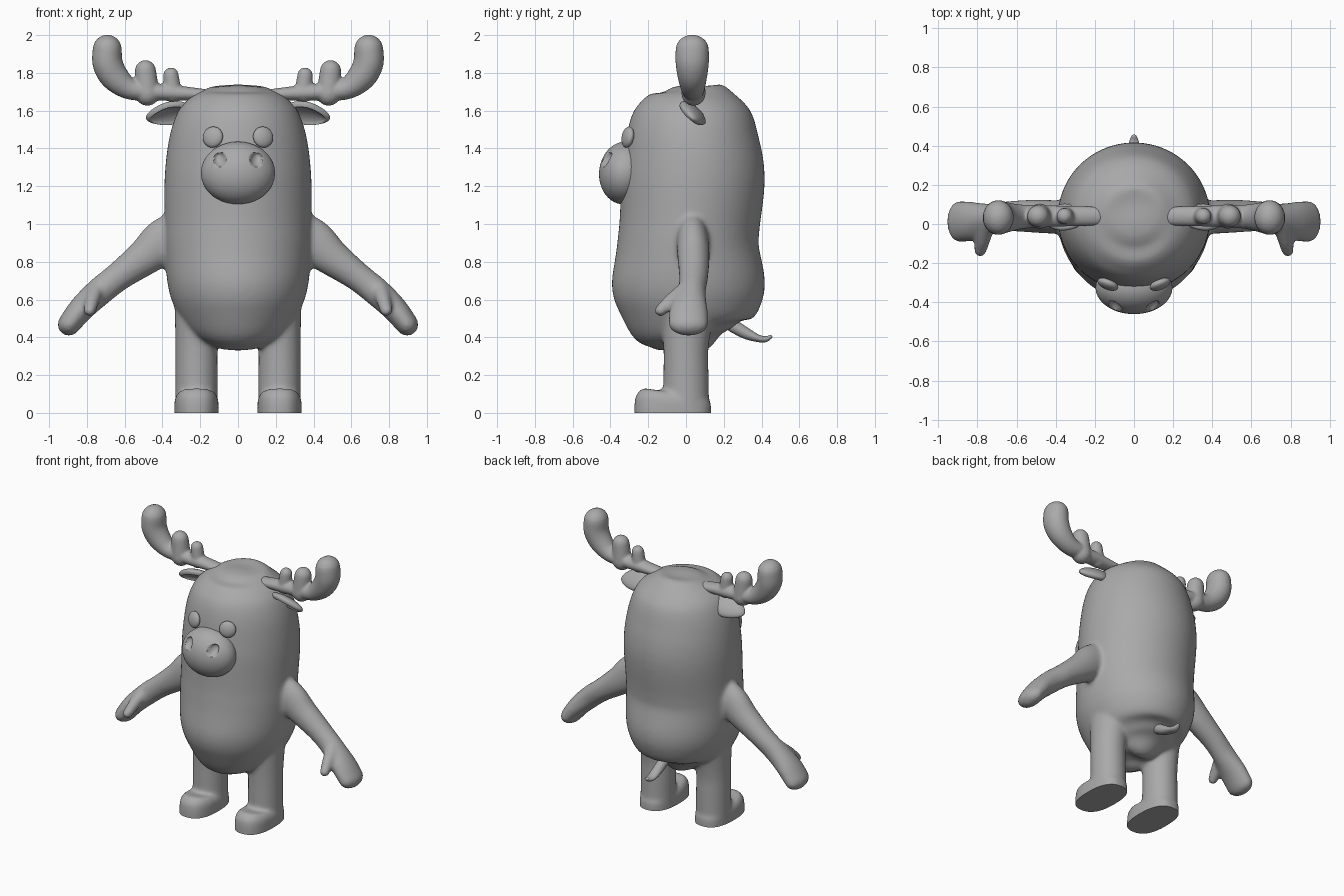
import bpy, bmesh, math
from mathutils import Vector, Matrix

if "Cube" in bpy.data.objects:
    bpy.data.objects.remove(bpy.data.objects["Cube"])

grey = bpy.data.materials.new("plain grey")
grey.diffuse_color = (0.4, 0.4, 0.4, 1)
grey.use_nodes = True
grey.node_tree.nodes["Principled BSDF"].inputs["Base Color"].default_value = grey.diffuse_color


def finish(bm, name, angle=50):
    """Turn a bmesh into a smooth shaded object."""
    bmesh.ops.recalc_face_normals(bm, faces=bm.faces)
    me = bpy.data.meshes.new(name)
    bm.to_mesh(me)
    bm.free()
    me.materials.append(grey)
    ob = bpy.data.objects.new(name, me)
    bpy.context.collection.objects.link(ob)
    bpy.ops.object.select_all(action='DESELECT')
    ob.select_set(True)
    bpy.context.view_layer.objects.active = ob
    bpy.ops.object.shade_smooth_by_angle(angle=math.radians(angle))
    return ob


def spline(pts, sub):
    """Catmull-Rom resampling of equal-length tuples."""
    P = [Vector(p) for p in pts]
    out = []
    for i in range(len(P) - 1):
        a, b, c, d = P[max(i - 1, 0)], P[i], P[i + 1], P[min(i + 2, len(P) - 1)]
        for k in range(sub):
            t = k / sub
            out.append(0.5 * (2 * b + (c - a) * t + (2 * a - 5 * b + 4 * c - d) * t * t
                              + (3 * b - a - 3 * c + d) * t ** 3))
    return out + [P[-1]]


def tube(bm, pts, side, sub=5, seg=32, power=2, cap=True):
    """Loft along (x, y, z, ru, rv); rv is measured along the side vector."""
    P = spline(pts, sub)
    rings = []
    for i, p in enumerate(P):
        t = (P[min(i + 1, len(P) - 1)].xyz - P[max(i - 1, 0)].xyz).normalized()
        v = (Vector(side) - t * t.dot(Vector(side))).normalized()
        rings.append((p.xyz, t, t.cross(v), v, max(p[3], 0.002), max(p[4], 0.002)))
    if cap:  # rounded ends
        def ends(r, sign):
            c, t, u, v, ru, rv = r
            return [(c + t * sign * min(ru, rv) * math.sin(a), t, u, v,
                     ru * math.cos(a), rv * math.cos(a))
                    for a in (math.radians(d) for d in (20, 40, 57, 72, 84))]
        rings = ends(rings[0], -1)[::-1] + rings + ends(rings[-1], 1)
    loops = []
    for c, t, u, v, ru, rv in rings:
        loop = []
        for k in range(seg):
            a = 2 * math.pi * k / seg
            ca, sa = (math.copysign(abs(f) ** (2 / power), f) for f in (math.cos(a), math.sin(a)))
            loop.append(bm.verts.new(c + u * ru * ca + v * rv * sa))
        loops.append(loop)
    for A, B in zip(loops, loops[1:]):
        for k in range(seg):
            bm.faces.new((A[k], A[(k + 1) % seg], B[(k + 1) % seg], B[k]))
    bm.faces.new(loops[0])
    bm.faces.new(loops[-1])


def fuse(bm, name, voxel, smooth, cut_floor=False):
    """Merge overlapping lofts into one soft skin."""
    ob = finish(bm, name)
    m = ob.modifiers.new("merge", 'REMESH')
    m.mode, m.voxel_size = 'VOXEL', voxel
    s = ob.modifiers.new("soften", 'SMOOTH')
    s.factor, s.iterations = 0.5, smooth
    for mod in ("merge", "soften"):
        bpy.ops.object.modifier_apply(modifier=mod)
    bm = bmesh.new()
    bm.from_mesh(ob.data)
    bpy.data.objects.remove(ob)
    if cut_floor:  # flat soles
        bmesh.ops.bisect_plane(bm, geom=bm.verts[:] + bm.edges[:] + bm.faces[:],
                               plane_co=(0, 0, 0), plane_no=(0, 0, 1), clear_inner=True)
        bmesh.ops.holes_fill(bm, edges=[e for e in bm.edges if e.is_boundary], sides=0)
    return finish(bm, name)


def ball(radii, matrix, seg=48):
    bm = bmesh.new()
    bmesh.ops.create_uvsphere(bm, u_segments=seg, v_segments=seg * 2 // 3, radius=1)
    bm.transform(matrix @ Matrix.Diagonal((*radii, 1)))
    return bm


# body profile: height, front y, back y, half width
profile = [(1.735, .03, .03, 0), (1.725, -.09, .15, .125), (1.70, -.17, .235, .2),
           (1.65, -.235, .30, .275), (1.58, -.285, .35, .325), (1.45, -.318, .385, .365),
           (1.25, -.342, .417, .388), (1.0, -.352, .39, .388), (.88, -.365, .387, .387),
           (.7, -.392, .417, .375), (.58, -.374, .398, .345), (.47, -.31, .335, .285),
           (.4, -.20, .25, .2), (.36, -.08, .15, .12), (.345, .03, .03, 0)]
bm = bmesh.new()
tube(bm, [(0, (f + b) / 2, z, (b - f) / 2, w) for z, f, b, w in profile], (1, 0, 0),
     seg=64, cap=False)
for s in (-1, 1):
    # arm and flat mitten hand
    tube(bm, [(s * .25, .03, .97, .13, .08), (s * .39, .035, .905, .125, .085),
              (s * .5, .04, .82, .097, .085), (s * .635, .04, .72, .077, .077),
              (s * .735, .03, .64, .075, .075), (s * .83, .015, .55, .068, .1),
              (s * .895, .012, .468, .06, .105)], (0, 1, 0))
    # thumb
    tube(bm, [(s * .75, 0, .66, .04, .045), (s * .77, -.07, .60, .04, .04),
              (s * .785, -.135, .542, .033, .033)], (1, 0, 0))
    # leg
    tube(bm, [(s * .22, 0, -.06, .125, .113), (s * .22, 0, .2, .12, .112),
              (s * .22, 0, .35, .12, .112), (s * .22, .01, .55, .14, .115)],
         (1, 0, 0), cap=False)
    # foot
    tube(bm, [(s * .22, -.07, -.06, .203, .117), (s * .22, -.07, .05, .203, .117),
              (s * .22, -.068, .085, .19, .11), (s * .22, -.065, .107, .16, .09)],
         (1, 0, 0), power=2.5, cap=False)
fuse(bm, "body", .0125, 10, cut_floor=True)

for s, label in ((-1, "left"), (1, "right")):
    # antler beam with two tines
    bm = bmesh.new()
    tube(bm, [(s * .18, .04, 1.685, .03, .048), (s * .31, .04, 1.692, .04, .052),
              (s * .45, .04, 1.70, .046, .056), (s * .57, .037, 1.715, .057, .062),
              (s * .65, .034, 1.775, .075, .077), (s * .69, .033, 1.85, .08, .088),
              (s * .692, .033, 1.925, .077, .088)], (0, 1, 0))
    for x, top, r in ((.355, 1.788, .041), (.49, 1.812, .056)):
        tube(bm, [(s * (x - .01), .04, 1.69, r * 1.15, r * 1.15), (s * x, .04, top, r, r)],
             (0, 1, 0))
    fuse(bm, label + "_antler", .008, 7)

    # ear: leaf shape hollowed on its front underside
    along = Vector((s * .97, 0, -.2)).normalized()
    normal = Vector((0, -.64, -.77))
    normal = (normal - along * normal.dot(along)).normalized()
    wide = normal.cross(along)
    rot = Matrix((along, wide, normal)).transposed().to_4x4()
    place = Matrix.Translation((s * .365, .035, 1.585)) @ rot
    bm = ball((.125, .085, .036), Matrix())
    for v in bm.verts:
        d = (v.co.x / .105) ** 2 + (v.co.y / .068) ** 2
        if v.co.z > 0 and d < 1:
            v.co.z -= .04 * (1 - d) ** .7
        v.co.y *= 1 - 2.2 * max(v.co.x, 0)
    bm.transform(place)
    finish(bm, label + "_ear")

    # eye disc lying on the face
    rot = Matrix.Rotation(s * math.radians(22), 4, 'Z') @ Matrix.Rotation(math.radians(-10), 4, 'X')
    finish(ball((.056, .027, .056), Matrix.Translation((s * .133, -.308, 1.46)) @ rot, 32),
           label + "_eye")

# snout with two nostril dents
bm = ball((.196, .135, .166), Matrix.Translation((0, -.325, 1.27)) @ Matrix.Rotation(math.radians(-5), 4, 'X'), 128)
for v in bm.verts:
    d = ((abs(v.co.x) - .095) / .032) ** 2 + ((v.co.z - 1.34) / .038) ** 2
    if v.co.y < -.33 and d < 1:
        v.co.y += .035 * (1 - d) ** .6
finish(bm, "snout")

# tail
bm = bmesh.new()
tube(bm, [(0, .25, .46, .035, .035), (0, .32, .42, .03, .035), (0, .38, .395, .02, .033),
          (0, .42, .39, .016, .025), (0, .447, .402, .01, .014)], (1, 0, 0))
finish(bm, "tail")
